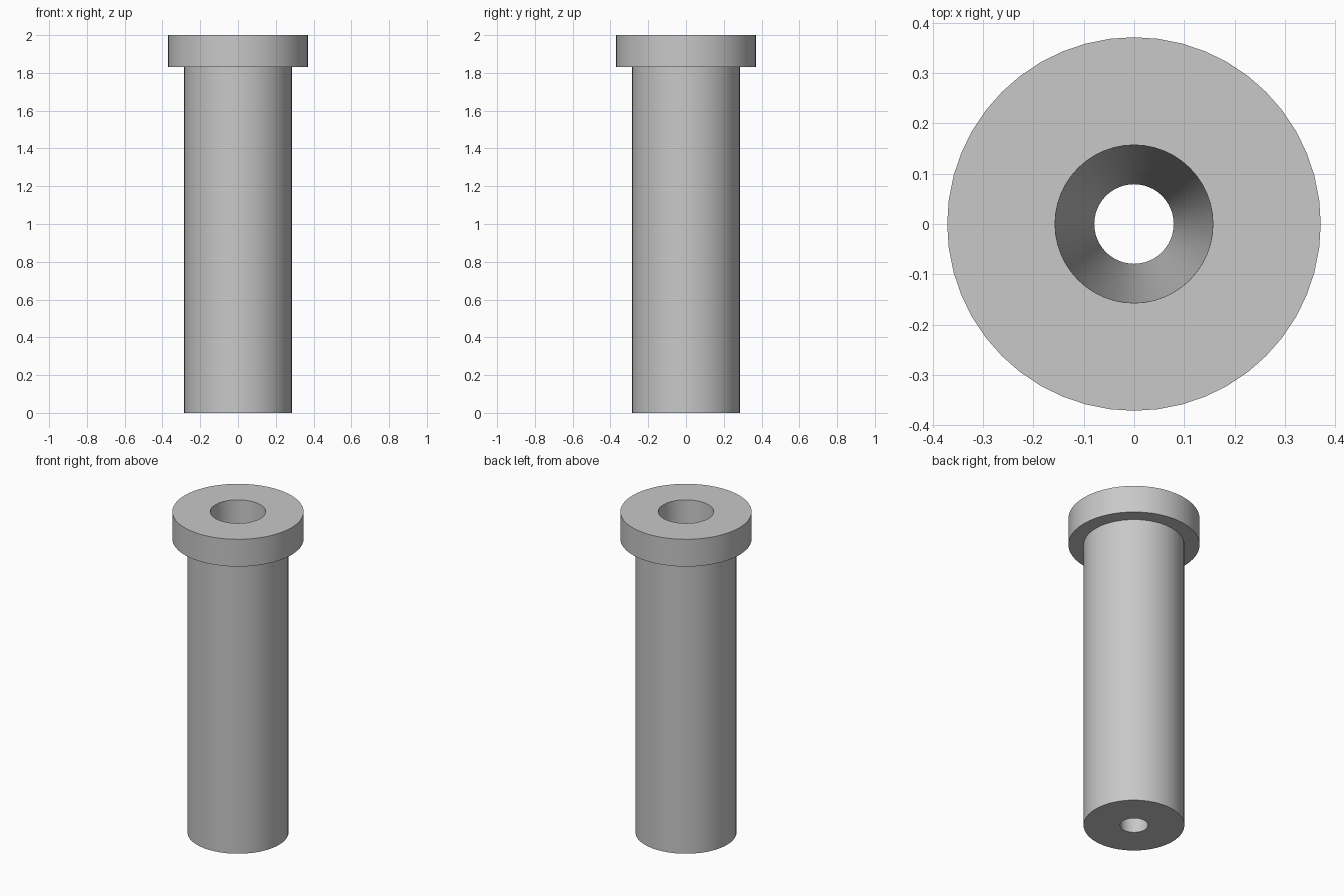
import bpy, bmesh
from math import radians, tau
from mathutils import Matrix, Vector

cube = bpy.data.objects.get("Cube")
if cube:
    bpy.data.objects.remove(cube, do_unlink=True)

SEGMENTS = 48
COLOUR = (0.58, 0.58, 0.58, 1)

# Plain grey metal
metal = bpy.data.materials.new("grey_metal")
metal.use_nodes = True
metal.diffuse_color = COLOUR
metal.node_tree.nodes["Principled BSDF"].inputs["Base Color"].default_value = COLOUR


def lathe(name, profile):
    """Revolve a closed (radius, height) profile around z."""
    bm = bmesh.new()
    rings = []
    for r, z in profile:
        rings.append([bm.verts.new(Matrix.Rotation(tau * i / SEGMENTS, 3, "Z") @ Vector((r, 0, z)))
                      for i in range(SEGMENTS)])
    for a, b in zip(rings, rings[1:] + rings[:1]):
        for i in range(SEGMENTS):
            j = (i + 1) % SEGMENTS
            bm.faces.new((a[i], a[j], b[j], b[i]))
    bmesh.ops.recalc_face_normals(bm, faces=bm.faces)
    mesh = bpy.data.meshes.new(name)
    bm.to_mesh(mesh)
    bm.free()
    mesh.materials.append(metal)
    obj = bpy.data.objects.new(name, mesh)
    bpy.context.collection.objects.link(obj)
    bpy.ops.object.select_all(action="DESELECT")
    obj.select_set(True)
    bpy.context.view_layer.objects.active = obj
    bpy.ops.object.shade_smooth_by_angle(angle=radians(30))
    return obj


# Flanged sleeve with a bore that tapers from top to bottom
lathe("flanged_bushing", [
    (0.079, 0), (0.285, 0),          # foot
    (0.285, 1.83), (0.371, 1.83),    # shank and flange underside
    (0.371, 2), (0.157, 2),          # flange rim and top
])
